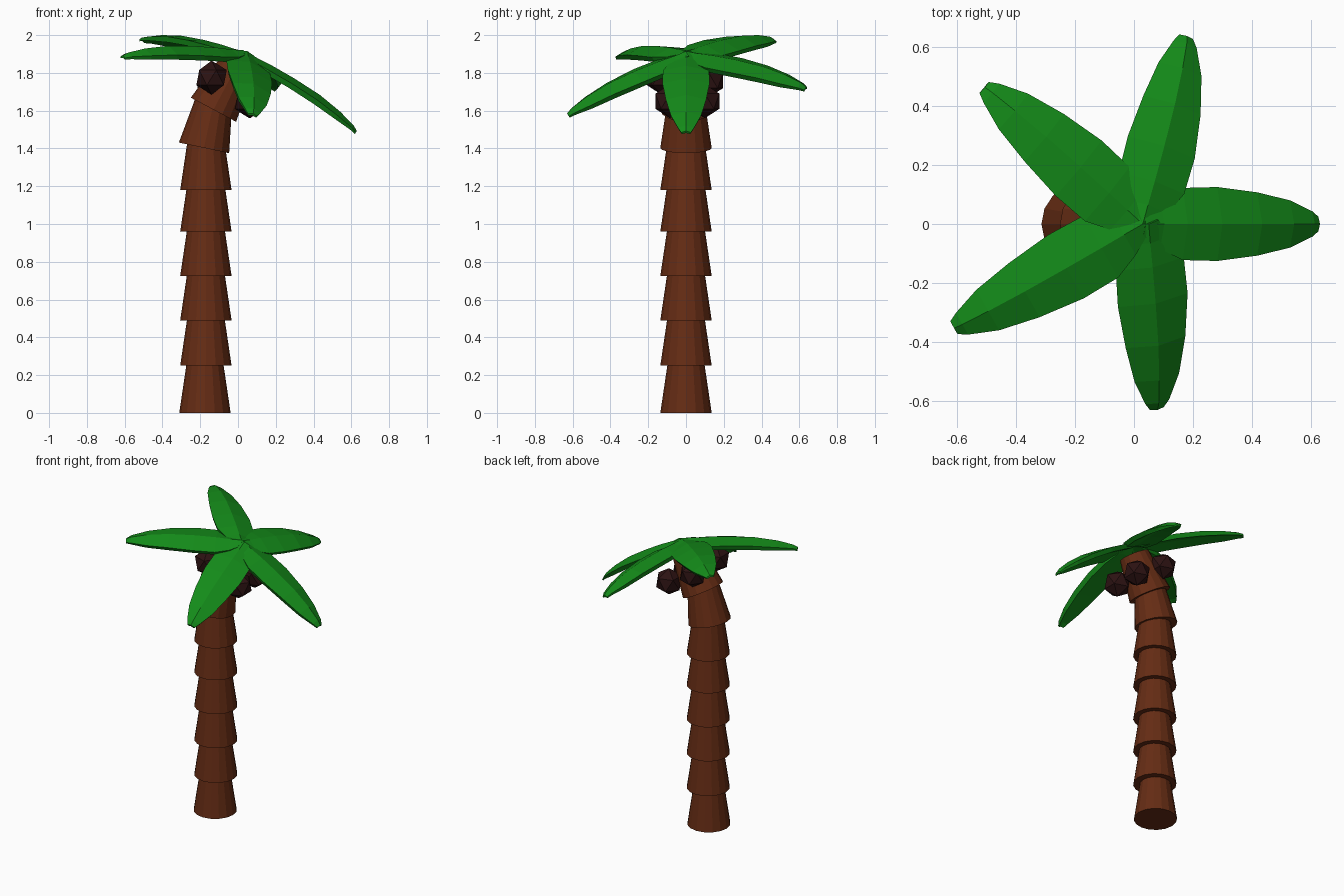
import bpy, bmesh
from math import radians
from mathutils import Matrix, Vector

if "Cube" in bpy.data.objects:
    bpy.data.objects.remove(bpy.data.objects["Cube"])


def material(name, rgb):
    m = bpy.data.materials.new(name)
    m.diffuse_color = (*rgb, 1)
    m.use_nodes = True
    m.node_tree.nodes["Principled BSDF"].inputs["Base Color"].default_value = m.diffuse_color
    return m


BARK = material("bark", (0.13, 0.025, 0.007))
LEAF = material("leaf", (0.007, 0.26, 0.01))
NUT = material("coconut_shell", (0.025, 0.006, 0.006))


def add_object(name, bm, mat, matrix):
    bmesh.ops.recalc_face_normals(bm, faces=bm.faces[:])
    mesh = bpy.data.meshes.new(name)
    bm.to_mesh(mesh)
    bm.free()
    mesh.materials.append(mat)
    ob = bpy.data.objects.new(name, mesh)
    ob.matrix_world = matrix
    bpy.context.collection.objects.link(ob)
    return ob


# Trunk: stacked flared segments (x, z of the lower rim centre, tilt towards +x)
SEGMENTS = [(-0.175, 0, 0), (-0.17, 0.25, 0), (-0.17, 0.49, 0), (-0.17, 0.725, 0),
            (-0.17, 0.96, 0), (-0.17, 1.18, 0), (-0.18, 1.403, 12), (-0.13, 1.605, 28)]
for i, (x, z, tilt) in enumerate(SEGMENTS):
    bm = bmesh.new()
    length = 0.27
    bmesh.ops.create_cone(bm, cap_ends=True, segments=16, radius1=0.136, radius2=0.096,
                          depth=length, matrix=Matrix.Translation((0, 0, length / 2)))
    add_object(f"trunk_segment_{i + 1}", bm, BARK,
               Matrix.Translation((x, 0, z)) @ Matrix.Rotation(radians(tilt), 4, 'Y'))

# Coconuts clustered under the crown
for i, pos in enumerate([(-0.14, -0.13, 1.775), (-0.135, 0.12, 1.76),
                         (0.06, 0.1, 1.65), (0.065, -0.085, 1.65)]):
    bm = bmesh.new()
    bmesh.ops.create_icosphere(bm, subdivisions=1, radius=0.09)
    add_object(f"coconut_{i + 1}", bm, NUT, Matrix.Translation(pos))

# Frond stations: distance along the leaf, ridge height, half width
STATIONS = [(0, 0, 0.04), (0.07, 0.006, 0.085), (0.155, 0.018, 0.122), (0.285, 0.03, 0.125),
            (0.44, 0.036, 0.107), (0.575, 0.025, 0.08), (0.67, 0.006, 0.043), (0.70, -0.008, 0.025)]


def frond(name, root, yaw, pitch, roll, length):
    bm = bmesh.new()
    rings = []
    for s, z, w in STATIONS:
        d = 0.12 + 0.88 * min(1, w / 0.1)      # thinner towards both ends
        section = [(0, 0), (w, -0.03 * d), (w * 0.88, -0.058 * d),
                   (0, -0.038 * d), (-w * 0.88, -0.058 * d), (-w, -0.03 * d)]
        rings.append([bm.verts.new((s * length / 0.70, y, z + h)) for y, h in section])
    for a, b in zip(rings, rings[1:]):
        for k in range(6):
            n = (k + 1) % 6
            bm.faces.new((a[k], a[n], b[n], b[k]))
    bm.faces.new(rings[0])
    bm.faces.new(rings[-1])
    add_object(name, bm, LEAF,
               Matrix.Translation(Vector(root)) @ Matrix.Rotation(radians(yaw), 4, 'Z')
               @ Matrix.Rotation(radians(-pitch), 4, 'Y') @ Matrix.Rotation(radians(roll), 4, 'X'))


# Crown: five fronds, leaning towards +x with the trunk
frond("frond_right", (0.04, 0, 1.915), 0, -35, 0, 0.725)
frond("frond_front", (0.05, 0, 1.915), -87, -27, -18, 0.71)
frond("frond_back_right", (0.03, 0, 1.915), 76.5, -15.5, 18, 0.68)
frond("frond_back_left", (0.03, 0, 1.915), 139, 6, 13, 0.71)
frond("frond_front_left", (0.03, 0, 1.92), 209, -1.5, -10, 0.73)
